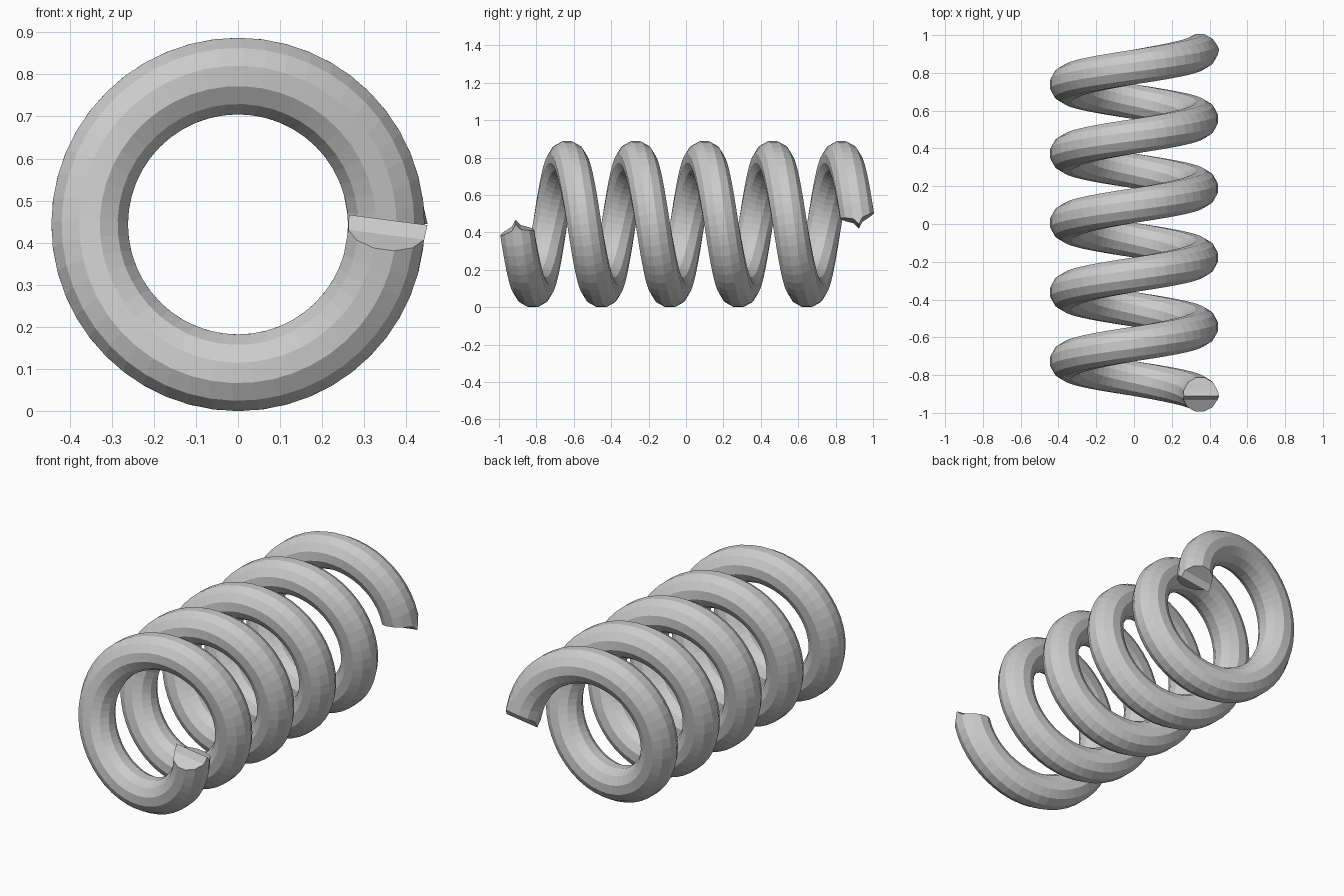
import bpy, bmesh
from math import sin, cos, pi
from mathutils import Vector

cube = bpy.data.objects.get("Cube")
if cube:
    bpy.data.objects.remove(cube)

SIDES, STEPS, TURNS = 12, 48, 5
COIL_R, WIRE_R, PITCH = 0.3525, 0.0942, 0.3665
START = -0.91          # depth of the front tip
CENTRE_Z = 0.4435

steel = bpy.data.materials.new("spring grey")
steel.use_nodes = True
grey = (0.6, 0.6, 0.6, 1)
steel.diffuse_color = grey
steel.node_tree.nodes["Principled BSDF"].inputs["Base Color"].default_value = grey


def frame(step):
    """Centre, radial, tangent and side directions of the coil at a step."""
    a = -2 * pi * step / STEPS
    radial = Vector((cos(a), 0, sin(a)))
    centre = radial * COIL_R + Vector((0, START + PITCH * step / STEPS, CENTRE_Z))
    tangent = Vector((COIL_R * sin(a), PITCH / (2 * pi), -COIL_R * cos(a))).normalized()
    return centre, radial, tangent, tangent.cross(radial)


def wire_point(step, a, lift=0):
    centre, radial, tangent, side = frame(step)
    return centre + (radial * cos(a) + side * sin(a)) * WIRE_R + tangent * lift


def angle(i):
    return 2 * pi * (i + 0.5) / SIDES


bm = bmesh.new()

# Coiled wire
first, last = 1, TURNS * STEPS - 1
rings = []
for s in range(first, last + 1):
    outward = {first: -1, last: 1}.get(s, 0)
    rings.append([bm.verts.new(wire_point(
        s, angle(i), outward * 0.035 * (1 - abs(sin(angle(i))))))
        for i in range(SIDES)])
for r0, r1 in zip(rings, rings[1:]):
    for i in range(SIDES):
        j = (i + 1) % SIDES
        bm.faces.new((r0[i], r0[j], r1[j], r1[i]))

# Roof-shaped cut ends, with a ridge across the wire
half = SIDES // 2
for s, ring, outward in ((first, rings[0], -1), (last, rings[-1], 1)):
    outer = bm.verts.new(wire_point(s, 0, outward * 0.058))
    inner = bm.verts.new(wire_point(s, pi, outward * 0.058))
    for rim in (ring[:half], ring[:half - 1:-1]):
        # rim runs from the outer side of the coil to the inner side
        row = [outer] + rim + [inner]
        for k in range(len(row) // 2 - 1):
            bm.faces.new((row[k], row[k + 1], row[-k - 2], row[-k - 1]))
    bm.faces.new((outer, ring[0], ring[-1]))
    bm.faces.new((inner, ring[half - 1], ring[half]))

bmesh.ops.recalc_face_normals(bm, faces=bm.faces)
mesh = bpy.data.meshes.new("coil_spring")
bm.to_mesh(mesh)
bm.free()
mesh.materials.append(steel)
bpy.context.collection.objects.link(bpy.data.objects.new("coil_spring", mesh))
